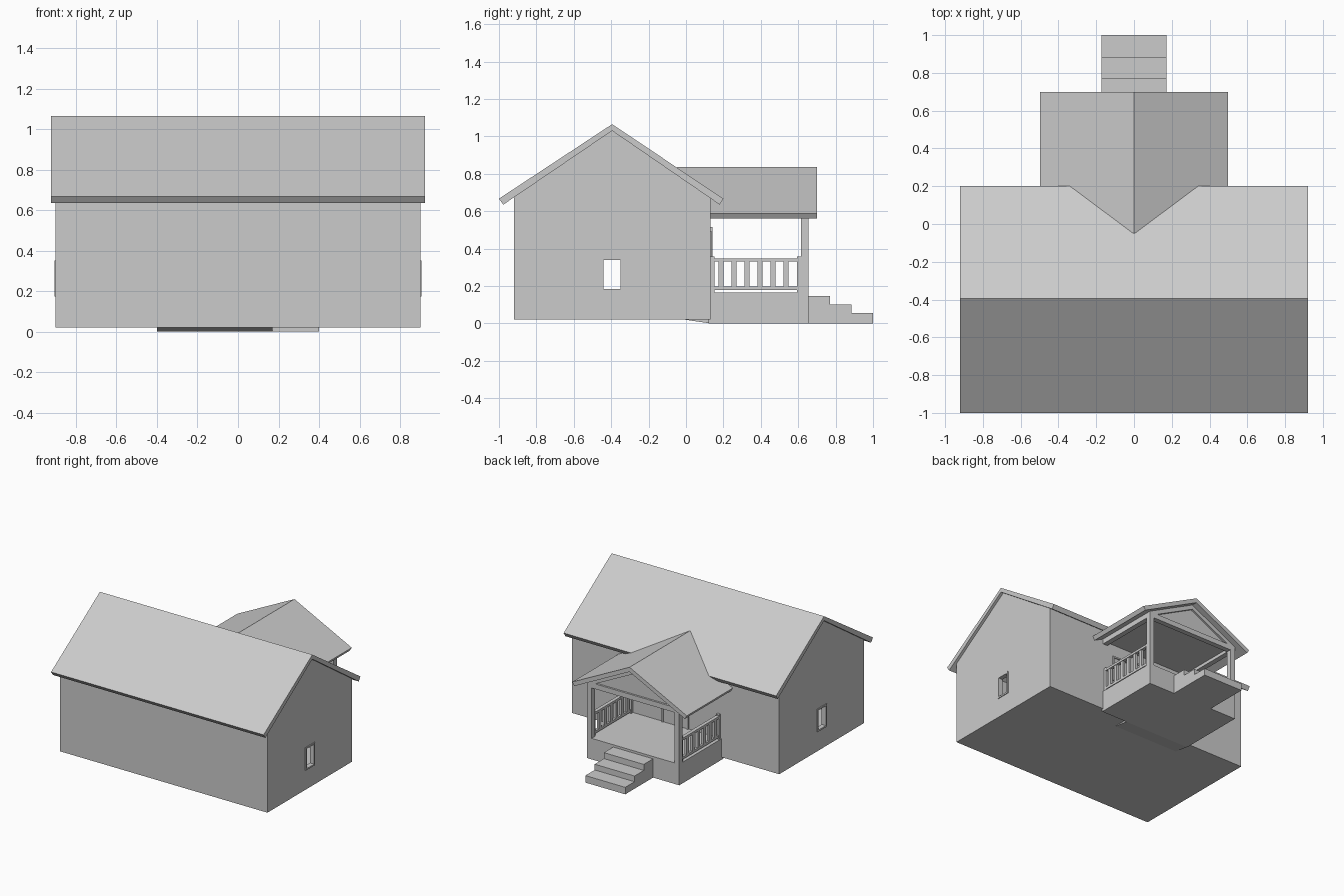
import bpy
import bmesh

if "Cube" in bpy.data.objects:
    bpy.data.objects.remove(bpy.data.objects["Cube"])


def make(name, bm):
    bmesh.ops.recalc_face_normals(bm, faces=bm.faces)
    mesh = bpy.data.meshes.new(name)
    bm.to_mesh(mesh)
    bm.free()
    obj = bpy.data.objects.new(name, mesh)
    bpy.context.collection.objects.link(obj)
    return obj


def loft(name, a, b):
    """Solid between two matching outlines."""
    bm = bmesh.new()
    va = [bm.verts.new(p) for p in a]
    vb = [bm.verts.new(p) for p in b]
    n = len(va)
    bm.faces.new(va)
    bm.faces.new(vb[::-1])
    for i in range(n):
        j = (i + 1) % n
        bm.faces.new((va[i], vb[i], vb[j], va[j]))
    return make(name, bm)


def prism_x(name, yz, x0, x1):
    return loft(name, [(x0, y, z) for y, z in yz], [(x1, y, z) for y, z in yz])


def prism_y(name, xz, y0, y1):
    return loft(name, [(x, y0, z) for x, z in xz], [(x, y1, z) for x, z in xz])


def box(name, x, y, z):
    return prism_x(name, [(y[0], z[0]), (y[1], z[0]), (y[1], z[1]), (y[0], z[1])], *x)


def frame_x(name, x, y, z, w):
    """Rectangular frame lying in a yz wall, around the opening y, z."""
    box(name + "_sill", x, (y[0] - w, y[1] + w), (z[0] - w, z[0]))
    box(name + "_head", x, (y[0] - w, y[1] + w), (z[1], z[1] + w))
    box(name + "_jamb_a", x, (y[0] - w, y[0]), z)
    box(name + "_jamb_b", x, (y[1], y[1] + w), z)


def frame_y(name, x, y, z, w):
    """Rectangular frame lying in an xz wall, around the opening x, z."""
    box(name + "_sill", (x[0] - w, x[1] + w), y, (z[0] - w, z[0]))
    box(name + "_head", (x[0] - w, x[1] + w), y, (z[1], z[1] + w))
    box(name + "_jamb_a", (x[0] - w, x[0]), y, z)
    box(name + "_jamb_b", (x[1], x[1] + w), y, z)


# Hollow house walls with a window through each gable end
RIDGE = -0.395
walls = prism_x("house_walls", [(-0.92, 0.02), (0.13, 0.02), (0.13, 0.683),
                                (RIDGE, 1.03), (-0.92, 0.683)], -0.9, 0.9)
shell = walls.modifiers.new("wall_thickness", "SOLIDIFY")
shell.thickness = 0.03
shell.offset = -1
shell.use_even_offset = True
WIN_Y, WIN_Z = (-0.44, -0.35), (0.185, 0.34)
cutter = box("window_cutter", (-1.1, 1.1), WIN_Y, WIN_Z)
cutter.hide_render = True
cutter.display_type = "WIRE"
cut = walls.modifiers.new("window_holes", "BOOLEAN")
cut.object = cutter
cut.operation = "DIFFERENCE"

# Main roof slab
prism_x("main_roof", [(-1.0, 0.667), (RIDGE, 1.065), (0.2, 0.667),
                      (0.18, 0.635), (RIDGE, 1.03), (-0.977, 0.635)], -0.922, 0.922)

# Porch platform, its footing under the house, and three steps
box("porch_floor", (-0.4, 0.4), (0.12, 0.655), (0, 0.165))
prism_x("porch_footing", [(-0.02, 0.022), (0.13, 0.0), (0.13, 0.022)], -0.4, 0.17)
prism_x("porch_steps", [(0.65, 0), (1.0, 0), (1.0, 0.055), (0.885, 0.055), (0.885, 0.1),
                        (0.77, 0.1), (0.77, 0.147), (0.65, 0.147)], -0.173, 0.173)

# Parts repeated on both sides
for s, side in ((-1, "left"), (1, "right")):
    def sx(a, b):
        return tuple(sorted((s * a, s * b)))
    frame_x(side + "_window_frame", sx(0.87, 0.906), WIN_Y, WIN_Z, 0.012)
    box(side + "_porch_post", sx(0.36, 0.4), (0.615, 0.655), (0.16, 0.6))
    box(side + "_porch_beam", sx(0.36, 0.4), (0.13, 0.615), (0.56, 0.6))
    # Railing: end posts, two rails and balusters
    for y in (0.142, 0.605):
        box(side + "_rail_post", sx(0.368, 0.392), (y - 0.011, y + 0.011), (0.16, 0.358))
    box(side + "_top_rail", sx(0.366, 0.394), (0.14, 0.61), (0.33, 0.348))
    box(side + "_bottom_rail", sx(0.37, 0.39), (0.14, 0.61), (0.178, 0.197))
    for i in range(6):
        y = 0.187 + i * 0.0695
        box(side + "_baluster", sx(0.37, 0.39), (y - 0.014, y + 0.014), (0.19, 0.335))

# Porch front beam, ceiling and gable panel
box("front_beam", (-0.36, 0.36), (0.615, 0.655), (0.56, 0.6))
box("porch_ceiling", (-0.37, 0.37), (0.13, 0.62), (0.585, 0.6))
prism_y("gable_panel", [(-0.4, 0.6), (0.4, 0.6), (0, 0.8)], 0.615, 0.64)
for s in (-1, 1):
    prism_y("gable_rafter", [(s * 0.4, 0.6), (0, 0.8), (0, 0.765), (s * 0.33, 0.6)], 0.635, 0.655)

# Porch roof, its rear end running back into the main roof
roof = [(-0.497, 0.588), (0, 0.836), (0.497, 0.588), (0.48, 0.56), (0, 0.8), (-0.48, 0.56)]
back = [0.13, -0.05, 0.13, 0.13, 0.0, 0.13]
loft("porch_roof", [(x, b, z) for (x, z), b in zip(roof, back)],
     [(x, 0.7, z) for x, z in roof])

# Door and small window beside it under the porch
box("door", (-0.1, 0.1), (0.12, 0.134), (0.165, 0.5))
frame_y("door_frame", (-0.1, 0.1), (0.12, 0.141), (0.165, 0.5), 0.015)
frame_y("porch_window_frame", (0.17, 0.3), (0.12, 0.138), (0.3, 0.48), 0.012)
